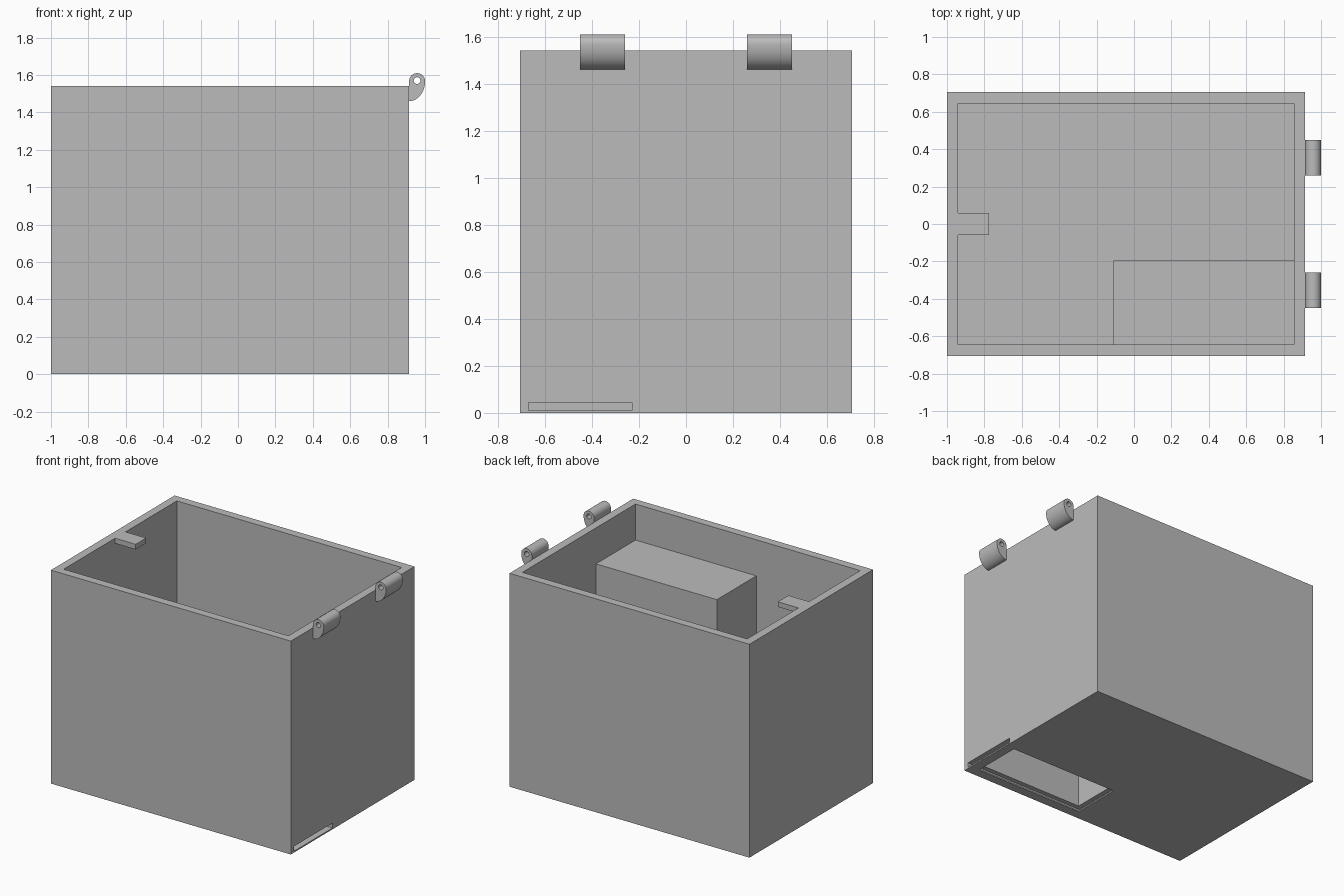
import bpy
import bmesh
from math import cos, sin, pi, radians

default = bpy.data.objects.get("Cube")
if default:
    bpy.data.objects.remove(default, do_unlink=True)

# Single plain grey
GREY = (0.5, 0.5, 0.5, 1.0)
grey = bpy.data.materials.new("plain_grey")
grey.use_nodes = True
grey.diffuse_color = GREY
grey.node_tree.nodes["Principled BSDF"].inputs["Base Color"].default_value = GREY

# Outer dimensions
X0, X1, Y, TOP = -1.0, 0.915, 0.705, 1.54
WALL = 0.06


def prism(name, outline, start, depth):
    """Solid from an x-z outline, running along y."""
    bm = bmesh.new()
    face = bm.faces.new([bm.verts.new((x, start, z)) for x, z in outline])
    ext = bmesh.ops.extrude_face_region(bm, geom=[face])
    moved = [v for v in ext["geom"] if isinstance(v, bmesh.types.BMVert)]
    bmesh.ops.translate(bm, vec=(0, depth, 0), verts=moved)
    bmesh.ops.recalc_face_normals(bm, faces=bm.faces)
    mesh = bpy.data.meshes.new(name)
    bm.to_mesh(mesh)
    bm.free()
    mesh.materials.append(grey)
    obj = bpy.data.objects.new(name, mesh)
    bpy.context.collection.objects.link(obj)
    return obj


def box(name, x, y, z):
    outline = [(x[0], z[0]), (x[1], z[0]), (x[1], z[1]), (x[0], z[1])]
    return prism(name, outline, y[0], y[1] - y[0])


def arc(cx, cz, rx, rz, a0, a1, n):
    angles = [radians(a0 + (a1 - a0) * i / n) for i in range(n + 1)]
    return [(cx + rx * cos(a), cz + rz * sin(a)) for a in angles]


def activate(obj):
    bpy.ops.object.select_all(action="DESELECT")
    bpy.context.view_layer.objects.active = obj
    obj.select_set(True)


def combine(obj, tool, operation):
    """Apply a boolean and discard the tool."""
    tool.hide_render = True
    mod = obj.modifiers.new(operation, "BOOLEAN")
    mod.operation, mod.solver, mod.object = operation, "EXACT", tool
    activate(obj)
    bpy.ops.object.modifier_apply(modifier=mod.name)
    bpy.data.objects.remove(tool, do_unlink=True)


# Open-topped case
case = box("case", (X0, X1), (-Y, Y), (0, TOP))
combine(case, box("interior_cutter", (X0 + WALL, X1 - WALL),
                  (-Y + WALL, Y - WALL), (WALL, TOP + 0.2)), "DIFFERENCE")

# Raised compartment inside, hollow and open underneath
combine(case, box("compartment", (-0.11, X1 - WALL / 2),
                  (-Y + WALL / 2, -0.195), (WALL / 2, 1.28)), "UNION")
combine(case, box("compartment_cutter", (-0.04, 0.845),
                  (-0.635, -0.265), (-0.1, 1.22)), "DIFFERENCE")

# Slot for a sliding cover, entered through the hinge-side wall
combine(case, box("cover_slot_cutter", (-0.075, X1 + 0.1),
                  (-0.67, -0.23), (0.01, 0.045)), "DIFFERENCE")

# Latch tab level with the rim
box("latch_tab", (X0 + WALL, -0.775), (-0.06, 0.06), (TOP - 0.037, TOP))

# Hinge knuckles: round eye above a curved foot, with a pin hole
EYE_R, EYE_Z, FOOT_Z = 0.0425, 1.567, 1.46
eye_x = X1 + EYE_R
profile = arc(eye_x, EYE_Z, EYE_R, EYE_R, 180, 0, 24)
profile += arc(X1, EYE_Z, 2 * EYE_R, EYE_Z - FOOT_Z, 0, -90, 16)[1:]
pin = arc(eye_x, EYE_Z + 0.003, 0.018, 0.018, 0, 360, 24)[:-1]
for name, start in (("front_hinge", -0.45), ("back_hinge", 0.26)):
    hinge = prism(name, profile, start, 0.19)
    combine(hinge, prism("pin_cutter", pin, start - 0.05, 0.29), "DIFFERENCE")
    activate(hinge)
    bpy.ops.object.shade_smooth_by_angle(angle=pi / 6)
